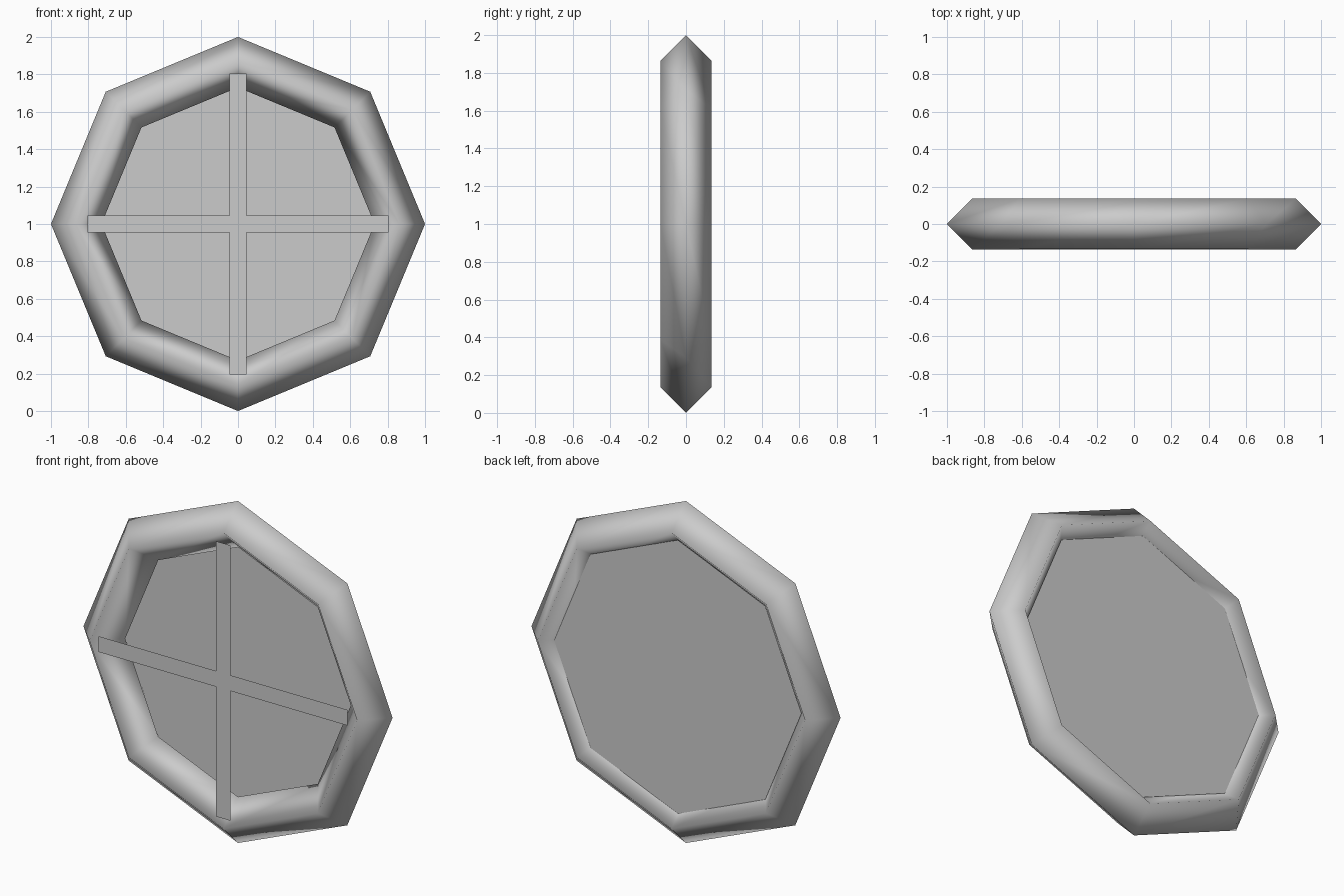
import bpy, math

if "Cube" in bpy.data.objects:
    bpy.data.objects.remove(bpy.data.objects["Cube"])

grey = bpy.data.materials.new("plain grey")
grey.diffuse_color = (0.6, 0.6, 0.6, 1)
grey.use_nodes = True
grey.node_tree.nodes["Principled BSDF"].inputs["Base Color"].default_value = grey.diffuse_color
ROT = (math.radians(90), 0, 0)


def finish(name, smooth=False):
    ob = bpy.context.object
    ob.name = name
    ob.data.materials.append(grey)
    for p in ob.data.polygons:
        p.use_smooth = smooth
    return ob


# Eight-sided frame with a diamond cross-section, softly shaded
bpy.ops.mesh.primitive_torus_add(major_segments=8, minor_segments=4,
                                 major_radius=0.865, minor_radius=0.135,
                                 location=(0, 0, 1), rotation=ROT)
finish("frame", smooth=True)

# Octagonal pane set into the rear half of the frame
bpy.ops.mesh.primitive_circle_add(vertices=8, radius=0.8, fill_type='NGON',
                                  location=(0, 0.075, 1), rotation=ROT)
pane = finish("pane")
# Turn the corners onto the axes if the primitive starts elsewhere
first = pane.data.vertices[0].co
pane.rotation_euler.y = math.atan2(first.y, first.x) % math.radians(45)

# Thin crossed bars on the front
arm, half = 0.805, 0.046
outline = []
for k in range(4):
    c, s = round(math.cos(k * math.pi / 2)), round(math.sin(k * math.pi / 2))
    for u, v in ((half, -half), (arm, -half), (arm, half)):
        outline.append((u * c - v * s, 0, u * s + v * c))
mesh = bpy.data.meshes.new("cross_bars")
centre = (0, 3, 6, 9)
arms = [(3 * k, 3 * k + 1, 3 * k + 2, (3 * k + 3) % 12) for k in range(4)]
mesh.from_pydata(outline, [], [centre] + arms)
bars = bpy.data.objects.new("cross_bars", mesh)
bars.location = (0, -0.137, 1)
bpy.context.collection.objects.link(bars)
mesh.materials.append(grey)
